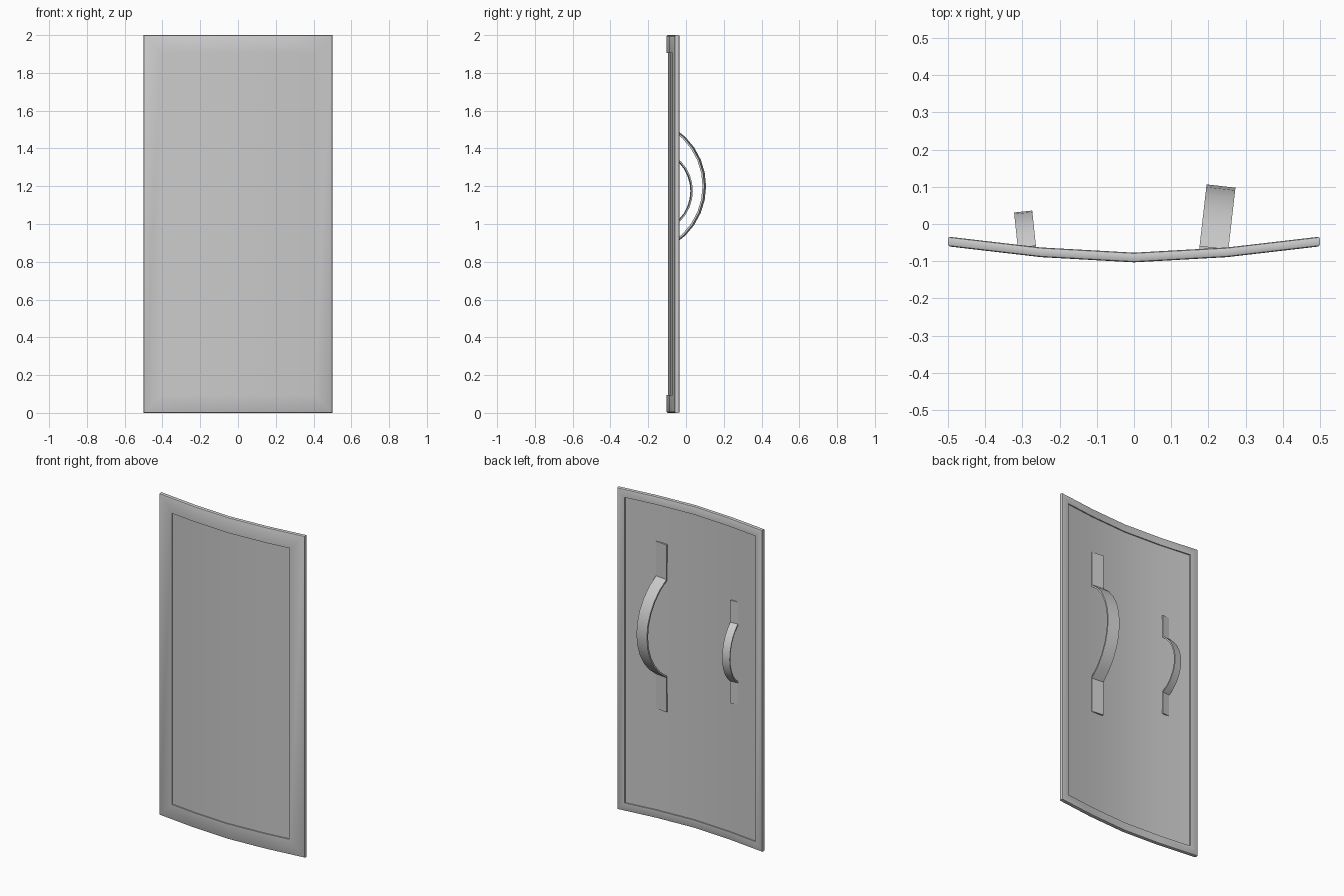
import bpy, bmesh, math
from mathutils import Matrix

if "Cube" in bpy.data.objects:
    bpy.data.objects.remove(bpy.data.objects["Cube"])


def curve_y(x):
    """Centre line of the curved shield, seen from above."""
    a = abs(x)
    if a < 0.25:
        return -0.09 + 0.014 * a / 0.25
    return -0.076 + 0.029 * (a - 0.25) / 0.25


def finish(name, bm):
    bmesh.ops.recalc_face_normals(bm, faces=bm.faces)
    me = bpy.data.meshes.new(name)
    bm.to_mesh(me)
    bm.free()
    ob = bpy.data.objects.new(name, me)
    bpy.context.collection.objects.link(ob)
    bpy.ops.object.select_all(action='DESELECT')
    bpy.context.view_layer.objects.active = ob
    ob.select_set(True)
    bpy.ops.object.shade_smooth_by_angle(angle=math.radians(30))
    return ob


def bridge(bm, a, b):
    n = len(a)
    for i in range(n):
        j = (i + 1) % n
        bm.faces.new((a[i], a[j], b[j], b[i]))


def shield_body(name, rings):
    """Nested curved rectangles (half width, depth), bridged into a solid."""
    bm = bmesh.new()
    loops = []
    for w, d in rings:
        xs = [-w, -0.25, 0, 0.25, w]
        m = 0.5 - w
        pts = [(x, m) for x in xs] + [(x, 2 - m) for x in reversed(xs)]
        loops.append([bm.verts.new((x, curve_y(x) + d, z)) for x, z in pts])
    for a, b in zip(loops, loops[1:]):
        bridge(bm, a, b)
    for lp in (loops[0], loops[-1]):
        for i in range(4):
            bm.faces.new((lp[i], lp[i + 1], lp[8 - i], lp[9 - i]))
    return finish(name, bm)


def strap(name, loc, width, half, height, reach, lean, thick, n=10):
    """Bowed strap with a flat tab at each end, leaning in plan."""
    r = (half * half + height * height) / (2 * height)
    a = math.asin(half / r)
    angles = [-a + 2 * a * i / n for i in range(n + 1)]
    # outer line, then the matching inner line
    outer = [(0, -reach)]
    outer += [(height - r + r * math.cos(t), r * math.sin(t)) for t in angles]
    outer += [(0, reach)]
    inner = [(-thick, -reach)]
    inner += [(height - r + (r - thick) * math.cos(t), (r - thick) * math.sin(t))
              for t in angles]
    inner += [(-thick, reach)]
    bm = bmesh.new()
    rows = [[bm.verts.new((x, d, h)) for x, (d, h) in
             ((-width / 2, o), (width / 2, o), (width / 2, i), (-width / 2, i))]
            for o, i in zip(outer, inner)]
    for p, q in zip(rows, rows[1:]):
        bridge(bm, p, q)
    bm.faces.new(rows[0])
    bm.faces.new(rows[-1])
    ob = finish(name, bm)
    ob.matrix_world = (Matrix.Translation(loc)
                       @ Matrix.Rotation(math.radians(lean), 4, 'Z'))
    return ob


# Curved body: wide front border, rounded outer edge, narrow back border
shield_body("shield_body", [
    (0.405, -0.006), (0.405, -0.013), (0.494, -0.013), (0.498, -0.011),
    (0.5, -0.007), (0.5, 0.007), (0.498, 0.011), (0.494, 0.013),
    (0.45, 0.013), (0.45, 0.006)])

# Arm strap and hand grip on the back
strap("arm_strap", (0.215, -0.063, 1.2), 0.078, 0.305, 0.166, 0.52, -6.5, 0.010)
strap("hand_grip", (-0.288, -0.060, 1.175), 0.049, 0.183, 0.094, 0.32, 6, 0.008)
